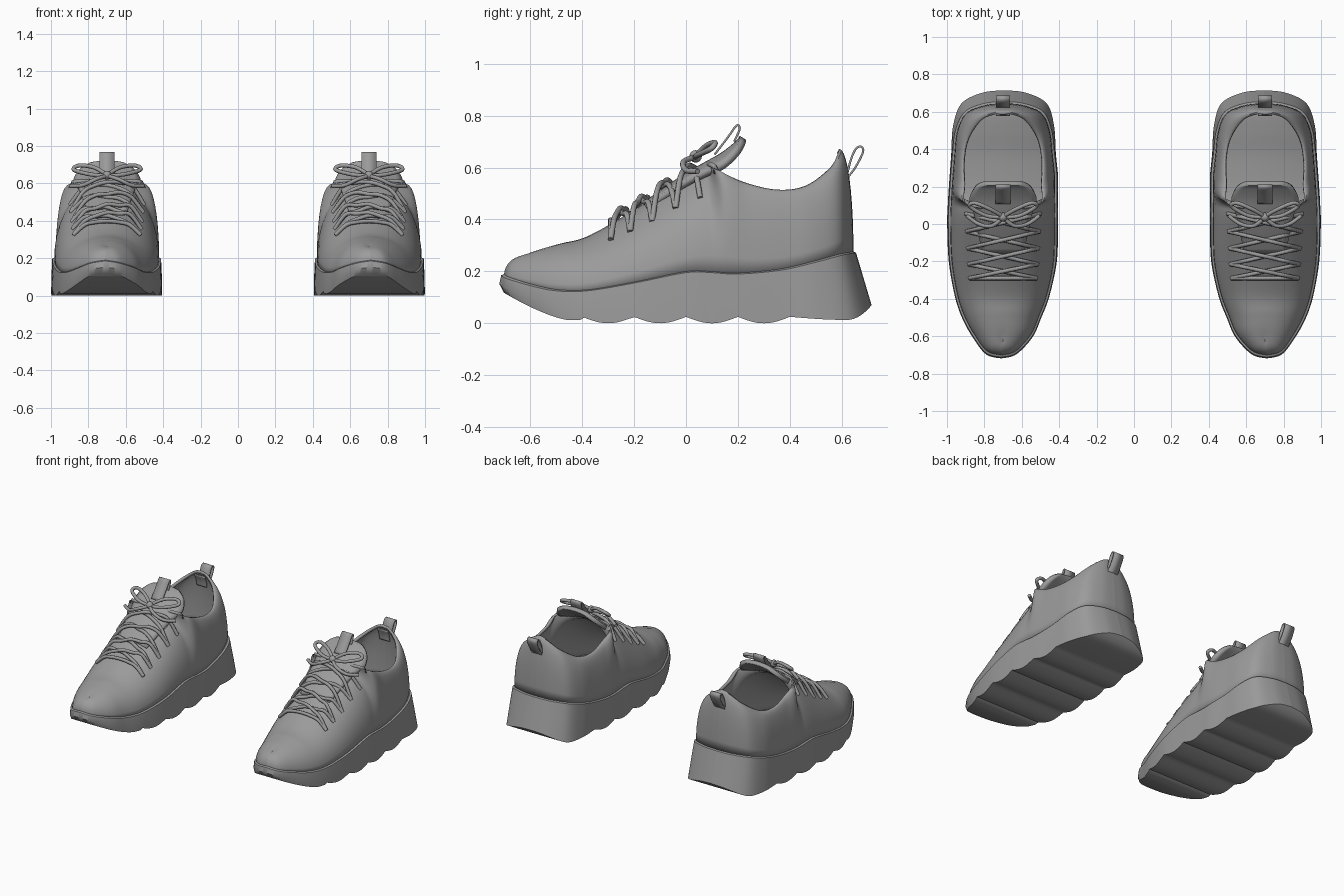
import bpy, bmesh, math

if "Cube" in bpy.data.objects:
    bpy.data.objects.remove(bpy.data.objects["Cube"])

grey = bpy.data.materials.new("mid_grey")
grey.diffuse_color = (0.33, 0.33, 0.33, 1)
grey.use_nodes = True
grey.node_tree.nodes["Principled BSDF"].inputs["Base Color"].default_value = grey.diffuse_color
CX, SUB, P = 0.70, 8, 2.1

# Stations toe to heel: y, inner x, outer x, sole top z, then rim half width, rim y, rim z
ROWS = [
    (-0.712, 0.01, 0.01, 0.185, 0, -0.62, 0.26),
    (-0.69, -0.07, 0.09, 0.172, 0, -0.60, 0.268),
    (-0.60, -0.155, 0.16, 0.145, 0, -0.55, 0.288),
    (-0.50, -0.20, 0.215, 0.125, 0, -0.48, 0.308),
    (-0.38, -0.245, 0.255, 0.125, 0, -0.38, 0.335),
    (-0.20, -0.282, 0.285, 0.155, 0, -0.22, 0.425),
    (0.00, -0.288, 0.293, 0.195, 0, -0.02, 0.555),
    (0.10, -0.288, 0.290, 0.195, 0, 0.06, 0.605),
    (0.17, -0.288, 0.286, 0.190, 0.19, 0.10, 0.60),
    (0.26, -0.288, 0.280, 0.193, 0.205, 0.22, 0.545),
    (0.38, -0.275, 0.270, 0.207, 0.21, 0.35, 0.515),
    (0.50, -0.26, 0.255, 0.235, 0.185, 0.46, 0.53),
    (0.60, -0.215, 0.205, 0.262, 0.115, 0.555, 0.60),
    (0.645, -0.11, 0.10, 0.270, 0.04, 0.587, 0.66),
    (0.655, -0.005, -0.005, 0.272, 0, 0.59, 0.672)]


def smooth(rows, sub):
    """Catmull-Rom interpolation of whole rows."""
    out = []
    for k in range(len(rows) - 1):
        q = [rows[min(max(k + d, 0), len(rows) - 1)] for d in (-1, 0, 1, 2)]
        for s in range(sub):
            t = s / sub
            out.append([0.5 * (2 * b + (c - a) * t + (2 * a - 5 * b + 4 * c - d) * t * t
                               + (3 * b - a - 3 * c + d) * t ** 3) for a, b, c, d in zip(*q)])
    return out + [list(rows[-1])]


ST = smooth(ROWS, SUB)
n = len(ST) - 1
L = 2 * n
# Closed loop: outer side toe to heel, then inner side back; entries (x, y, zt, rim x, rim y, rim z)
LOOP = [(r[2], r[0], r[3], max(r[4], 0), r[5], r[6]) for r in ST]
LOOP += [(r[1], r[0], r[3], -max(r[4], 0), r[5], r[6]) for r in ST[n - 1:0:-1]]


def finish(ob, angle=40):
    ob.data.materials.append(grey)
    bpy.ops.object.select_all(action='DESELECT')
    ob.select_set(True)
    bpy.context.view_layer.objects.active = ob
    bpy.ops.object.shade_smooth_by_angle(angle=math.radians(angle))


def mesh(name, side, verts, faces, thick=0, offset=-1.0):
    bm = bmesh.new()
    vs = [bm.verts.new((side * (x + CX), y, z)) for x, y, z in verts]
    for f in faces:
        f = list(dict.fromkeys(f))
        bm.faces.new([vs[i] for i in (f if side > 0 else f[::-1])])
    bmesh.ops.remove_doubles(bm, verts=bm.verts, dist=0.0002)
    me = bpy.data.meshes.new(name)
    bm.to_mesh(me)
    bm.free()
    ob = bpy.data.objects.new(name, me)
    bpy.context.collection.objects.link(ob)
    finish(ob)
    if thick:
        m = ob.modifiers.new("thickness", 'SOLIDIFY')
        m.thickness, m.offset = thick, offset


def grid(cols, rows, closed=False):
    c = range(cols if closed else cols - 1)
    return [(j * cols + i, j * cols + (i + 1) % cols, (j + 1) * cols + (i + 1) % cols,
             (j + 1) * cols + i) for j in range(rows - 1) for i in c]


def tread(y):
    """Scalloped underside with toe spring and rounded heel."""
    if y < -0.4:
        return 0.012 + 0.105 * (max(0, -0.45 - y) / 0.25) ** 1.4
    if y < 0.4:
        return 0.025 * (1 - abs(math.sin(math.pi * y / 0.2)))
    if y < 0.62:
        return 0.025 - 0.012 * math.sin((y - 0.4) / 0.22 * math.pi / 2)
    return 0.013 + 0.057 * ((y - 0.62) / 0.095) ** 2


def sole(side):
    rings = [[], [], [], []]
    for x, y, zt, *_ in LOOP:
        f = max(0, (y - 0.3) / 0.355) ** 2
        by = y + 0.06 * f if y > 0 else y * 0.985
        zb = tread(by)
        my = y + 0.03 * f if y > 0 else y * 1.01
        rings[0].append((x * (1.02 + 0.1 * f), by, zb))
        rings[1].append((x * (1.014 + 0.05 * f), my, (zb + zt) / 2))
        rings[2].append((x, y, zt))
        rings[3].append((x * 0.95, y * 0.98, zt + 0.006))
    faces = grid(L, 4, True)
    for j in range(n):
        q = (j, (L - j) % L, L - j - 1, j + 1)
        faces.append(q)                                  # tread
        faces.append(tuple(3 * L + i for i in q[::-1]))  # insole
    mesh("sole", side, sum(rings, []), faces)


def upper(side):
    verts, m = [], 11
    for j in range(m):
        a = j / (m - 1) * math.pi / 2
        c, s = max(math.cos(a), 0) ** (2 / P), math.sin(a) ** (2 / P)
        if j == m - 1:
            c = 0
        for x, y, zt, tx, ty, tz in LOOP:
            bx, by, bz = x * 0.965, y * 0.985, zt - 0.005
            verts.append((tx + (bx - tx) * c, ty + (by - ty) * c, bz + (tz - bz) * s))
    mesh("upper", side, verts, grid(L, m, True), 0.018)


def tongue(side):
    path = smooth([(-0.16, 0.47, 0.11), (-0.02, 0.568, 0.14), (0.07, 0.62, 0.16),
                   (0.135, 0.657, 0.18), (0.19, 0.70, 0.15), (0.207, 0.722, 0.09)], 4)
    verts = [(w * u / 5, y, z - 1.2 * (w * u / 5) ** 2) for y, z, w in path for u in range(-5, 6)]
    mesh("tongue", side, verts, grid(11, len(path)), 0.028)


def ribbon(name, side, path, half, thick=0.008):
    path = smooth(path, 4)
    verts = [(x, y, z) for y, z in path for x in (-half, half)]
    mesh(name, side, verts, grid(2, len(path)), thick, 0.0)


def cord(name, side, pts, r=0.011):
    cu = bpy.data.curves.new(name, 'CURVE')
    cu.dimensions, cu.bevel_depth, cu.bevel_resolution, cu.use_fill_caps = '3D', r, 2, True
    pts = smooth(pts, 5)
    sp = cu.splines.new('POLY')
    sp.points.add(len(pts) - 1)
    for p, (x, y, z) in zip(sp.points, pts):
        p.co = (side * (x + CX), y, z, 1)
    sp.use_smooth = True
    cu.materials.append(grey)
    bpy.context.collection.objects.link(bpy.data.objects.new(name, cu))


def top(x, y, lift):
    """Point just above the instep surface."""
    r = min(ST[:7 * SUB + 1], key=lambda q: abs(q[5] - y))
    h = (1 - (abs(x) / 0.285) ** P) ** (1 / P)
    return (x, y, r[3] + (r[6] - r[3]) * h + lift)


def laces(side):
    def strand(x0, y0, x1, y1, lift):
        pts = []
        for k in range(7):
            t = k / 6
            up = -0.012 if k in (0, 6) else lift
            pts.append(top(x0 + (x1 - x0) * t, y0 + (y1 - y0) * t, up))
        cord("lace", side, pts)

    ys = [-0.29, -0.215, -0.13, -0.04, 0.055]
    strand(-0.18, ys[0], 0.18, ys[0], 0.012)
    for k in range(4):
        w0, w1 = 0.18 + 0.005 * k, 0.185 + 0.005 * k
        strand(-w0, ys[k], w1, ys[k + 1], 0.016)
        strand(w0, ys[k], -w1, ys[k + 1], 0.032)
    # Bow with two loops, two tails and a knot
    for s in (-1, 1):
        cord("bow_loop", side, [(0, 0.04, 0.645), (s * 0.07, 0.08, 0.685), (s * 0.15, 0.112, 0.695),
                                (s * 0.178, 0.095, 0.672), (s * 0.09, 0.045, 0.648), (0, 0.035, 0.64)])
        cord("bow_tail", side, [(0, 0.035, 0.64), (s * 0.06, -0.01, 0.622),
                                (s * 0.13, 0.0, 0.59), (s * 0.195, 0.045, 0.585)])
    bpy.ops.mesh.primitive_uv_sphere_add(segments=16, ring_count=8, radius=0.024,
                                         location=(side * CX, 0.037, 0.643))
    knot = bpy.context.object
    knot.name = "bow_knot"
    finish(knot, 60)


for side in (1, -1):
    sole(side)
    upper(side)
    tongue(side)
    laces(side)
    ribbon("tongue_tab", side, [(0.11, 0.65), (0.16, 0.715), (0.19, 0.757), (0.203, 0.762),
                                (0.206, 0.745), (0.185, 0.70)], 0.04)
    ribbon("heel_tab", side, [(0.62, 0.57), (0.635, 0.63), (0.655, 0.673), (0.675, 0.68),
                              (0.682, 0.66), (0.655, 0.605), (0.622, 0.56)], 0.038)
    ribbon("heel_patch", side, [(0.606, 0.56), (0.598, 0.60), (0.582, 0.64)], 0.038)
